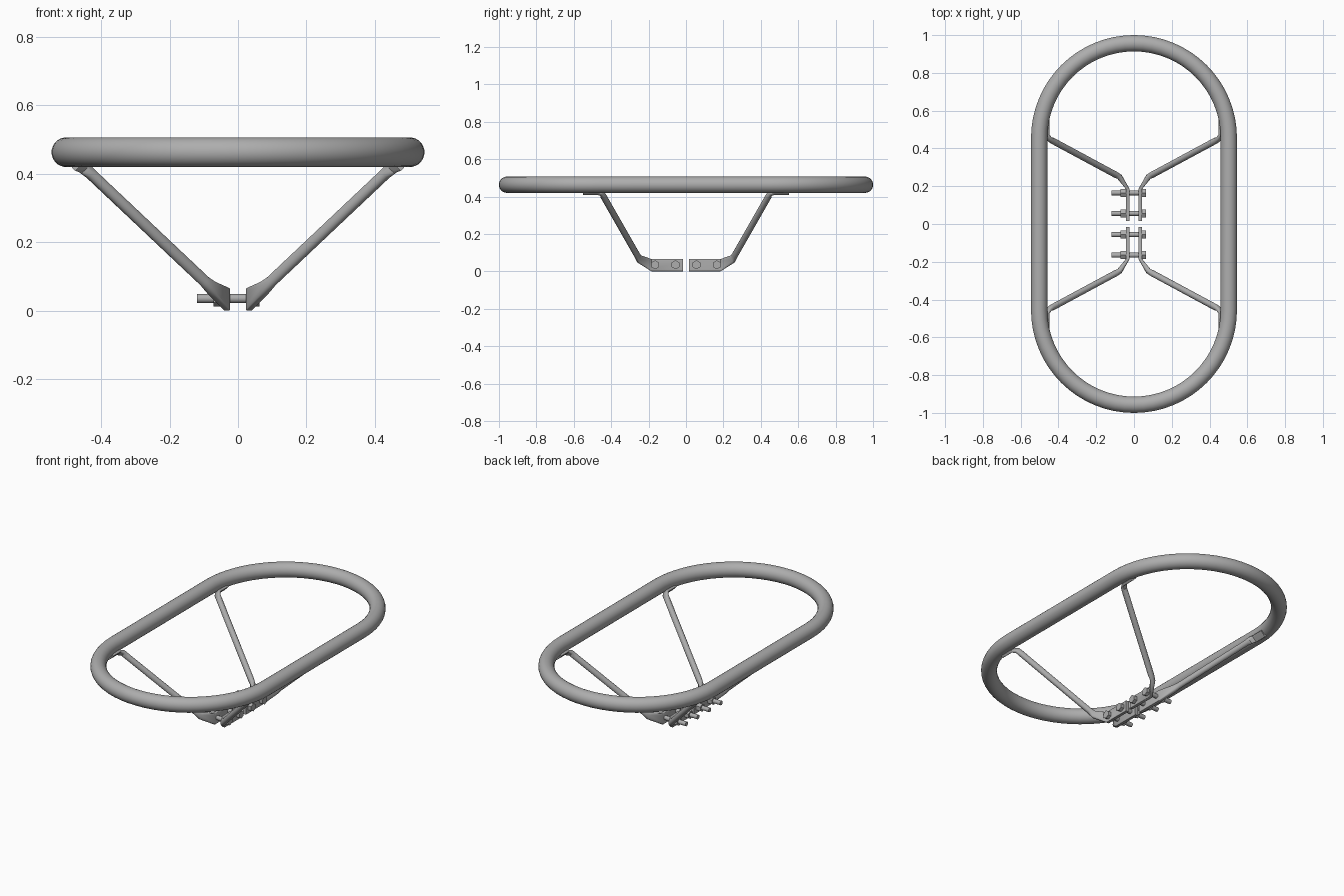
import bpy, bmesh, math
from mathutils import Vector

cube = bpy.data.objects.get("Cube")
if cube:
    bpy.data.objects.remove(cube, do_unlink=True)

steel = bpy.data.materials.new("grey_steel")
steel.diffuse_color = (0.42, 0.42, 0.42, 1)
steel.use_nodes = True
steel.node_tree.nodes["Principled BSDF"].inputs["Base Color"].default_value = (0.42, 0.42, 0.42, 1)


def activate(obj):
    bpy.ops.object.select_all(action='DESELECT')
    obj.select_set(True)
    bpy.context.view_layer.objects.active = obj


def add_mesh(name, bm, angle=35):
    bmesh.ops.recalc_face_normals(bm, faces=bm.faces[:])
    mesh = bpy.data.meshes.new(name)
    bm.to_mesh(mesh)
    bm.free()
    mesh.materials.append(steel)
    obj = bpy.data.objects.new(name, mesh)
    bpy.context.collection.objects.link(obj)
    activate(obj)
    bpy.ops.object.shade_smooth_by_angle(angle=math.radians(angle))
    return obj


def ring_of_verts(bm, centre, along, up, half_up, half_side, power, sides=20):
    """Cross-section: power 1 is round, small power is nearly rectangular."""
    along = along.normalized()
    up = (up - along * up.dot(along)).normalized()
    side = along.cross(up)
    verts = []
    for i in range(sides):
        a = 2 * math.pi * (i + 0.5) / sides
        c, s = math.cos(a), math.sin(a)
        u = math.copysign(abs(c) ** power, c) * half_up
        v = math.copysign(abs(s) ** power, s) * half_side
        verts.append(bm.verts.new(centre + up * u + side * v))
    return verts


def loft(bm, rings, closed=False):
    pairs = list(zip(rings, rings[1:]))
    if closed:
        pairs.append((rings[-1], rings[0]))
    else:
        bm.faces.new(rings[0])
        bm.faces.new(rings[-1])
    for a, b in pairs:
        n = len(a)
        for i in range(n):
            j = (i + 1) % n
            bm.faces.new((a[i], a[j], b[j], b[i]))


Z = Vector((0, 0, 1))
Y = Vector((0, 1, 0))

# Stadium-shaped tube ring
radius, tube, offset, steps = 0.502, 0.0435, 0.455, 32
bm = bmesh.new()
rings = []
for half in (0, 1):
    for i in range(steps + 1):
        a = math.pi * (half + i / steps)
        centre = Vector((radius * math.cos(a), radius * math.sin(a) + offset * (1 - 2 * half), 0.463))
        along = Vector((-math.sin(a), math.cos(a), 0))
        rings.append(ring_of_verts(bm, centre, along, Z, tube, tube, 1, 24))
loft(bm, rings, closed=True)
add_mesh("tube_ring", bm)

# Support struts: flattened clamp plate, round rod, flattened tab on the ring
low = Vector((0.077, 0.25, 0.066))
high = Vector((0.452, 0.452, 0.42))
rod = (high - low).normalized()
tilt = Vector((-1, 0, 1))
sections = [
    (Vector((0.033, 0.017, 0.033)), Y, Z, 0.033, 0.010, 0.2),
    (Vector((0.033, 0.185, 0.033)), Y, Z, 0.033, 0.010, 0.2),
    (low, rod + Y, Z, 0.021, 0.015, 0.7),
    (low + rod * 0.03, rod, Z, 0.017, 0.017, 1),
    (high - rod * 0.03, rod, Z, 0.017, 0.017, 1),
    (high, rod + Y, tilt, 0.020, 0.012, 0.7),
    (Vector((0.467, 0.475, 0.428)), Y, tilt, 0.021, 0.008, 0.3),
    (Vector((0.467, 0.55, 0.428)), Y, tilt, 0.021, 0.008, 0.3),
]
bm = bmesh.new()
loft(bm, [ring_of_verts(bm, *s) for s in sections])
struts = add_mesh("support_struts", bm)
mirror = struts.modifiers.new("mirror", 'MIRROR')
mirror.use_axis = (True, True, False)
mirror.use_mirror_merge = False


# Clamp bolts: shaft, hexagonal head and hexagonal nut
def x_cylinder(name, x0, x1, y, r, sides):
    bm = bmesh.new()
    along = Vector((1, 0, 0))
    rings = []
    for x in (x0, x1):
        verts = []
        for i in range(sides):
            a = 2 * math.pi * i / sides
            verts.append(bm.verts.new((x, y + r * math.sin(a), 0.035 + r * math.cos(a))))
        rings.append(verts)
    loft(bm, rings)
    add_mesh(name, bm)


for number, y in enumerate((-0.165, -0.056, 0.056, 0.165), 1):
    x_cylinder(f"bolt_shaft_{number}", -0.12, 0.05, y, 0.013, 20)
    x_cylinder(f"bolt_head_{number}", 0.042, 0.063, y, 0.024, 6)
    x_cylinder(f"bolt_nut_{number}", -0.071, -0.042, y, 0.024, 6)
